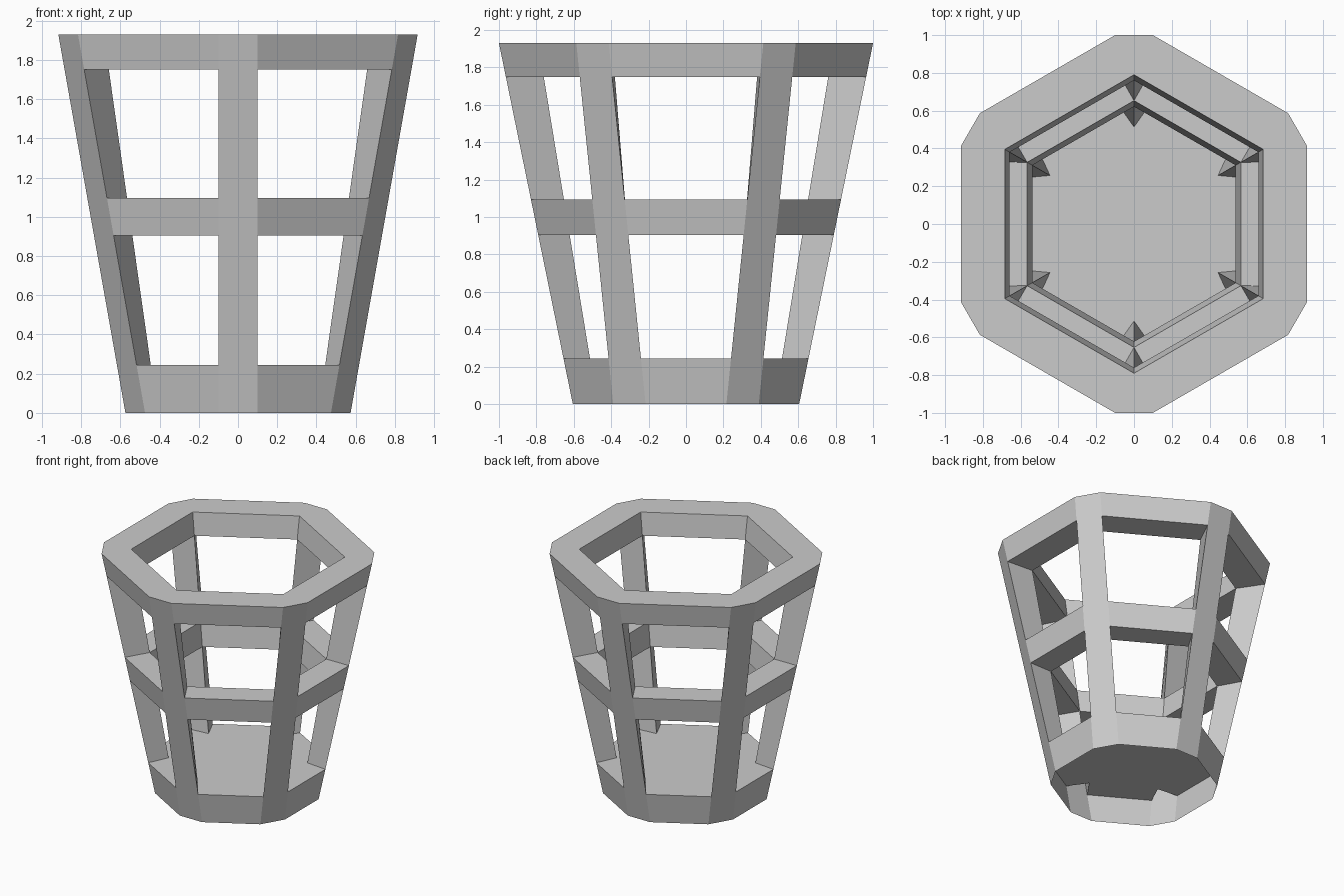
import bpy, bmesh
from math import cos, sin, radians

if "Cube" in bpy.data.objects:
    bpy.data.objects.remove(bpy.data.objects["Cube"])

H = 1.93
HALF = 0.1            # half width of a post's outer face
FLOOR, MID0, MID1, RIM0 = 0.245, 0.905, 1.095, 1.75


def pt(kind, k, z):
    """Point at corner k: 'a'/'b' = outer post edges, 't' = inner tip."""
    ang = radians(30 + 60 * k)
    if kind == 't':
        r, s = 0.79 - 0.164 * (H - z), 0
    else:
        r = 0.605 + 0.395 * z / H
        s = -HALF if kind == 'a' else HALF
    return (r * cos(ang) - s * sin(ang), r * sin(ang) + s * cos(ang), z)


def wall(p, q, z0, z1):
    return [pt(*p, z0), pt(*q, z0), pt(*q, z1), pt(*p, z1)]


def outer_band(z0, z1):
    faces = []
    for k in range(6):
        faces.append(wall(('a', k), ('b', k), z0, z1))
        faces.append(wall(('b', k), ('a', k + 1), z0, z1))
    return faces


def inner_band(z0, z1):
    return [wall(('t', k + 1), ('t', k), z0, z1) for k in range(6)]


def ledge(z):
    # flat strips between neighbouring posts
    return [[pt('b', k, z), pt('a', k + 1, z), pt('t', k + 1, z), pt('t', k, z)]
            for k in range(6)]


def corners(z):
    return [[pt('a', k, z), pt('b', k, z), pt('t', k, z)] for k in range(6)]


def build(name, faces):
    bm = bmesh.new()
    for f in faces:
        bm.faces.new([bm.verts.new(c) for c in f])
    bmesh.ops.remove_doubles(bm, verts=bm.verts, dist=1e-4)
    bmesh.ops.recalc_face_normals(bm, faces=bm.faces)
    me = bpy.data.meshes.new(name)
    bm.to_mesh(me)
    bm.free()
    ob = bpy.data.objects.new(name, me)
    bpy.context.collection.objects.link(ob)
    return ob


# Base: outer skirt, raised floor, hollow underneath
floor = [[pt('t', k, FLOOR) for k in range(6)]]
build("base", outer_band(0, FLOOR) + ledge(FLOOR) + floor)

# Middle hoop
build("middle_ring", outer_band(MID0, MID1) + inner_band(MID0, MID1)
      + ledge(MID0) + ledge(MID1))

# Top rim
build("top_rim", outer_band(RIM0, H) + inner_band(RIM0, H)
      + ledge(RIM0) + ledge(H) + corners(H))

# Six hollow triangular posts, split by the middle hoop
for k in range(6):
    faces = []
    for z0, z1 in ((FLOOR, MID0), (MID1, RIM0)):
        for p, q in ('ab', 'bt', 'ta'):
            faces.append(wall((p, k), (q, k), z0, z1))
    build(f"post_{k + 1}", faces)
